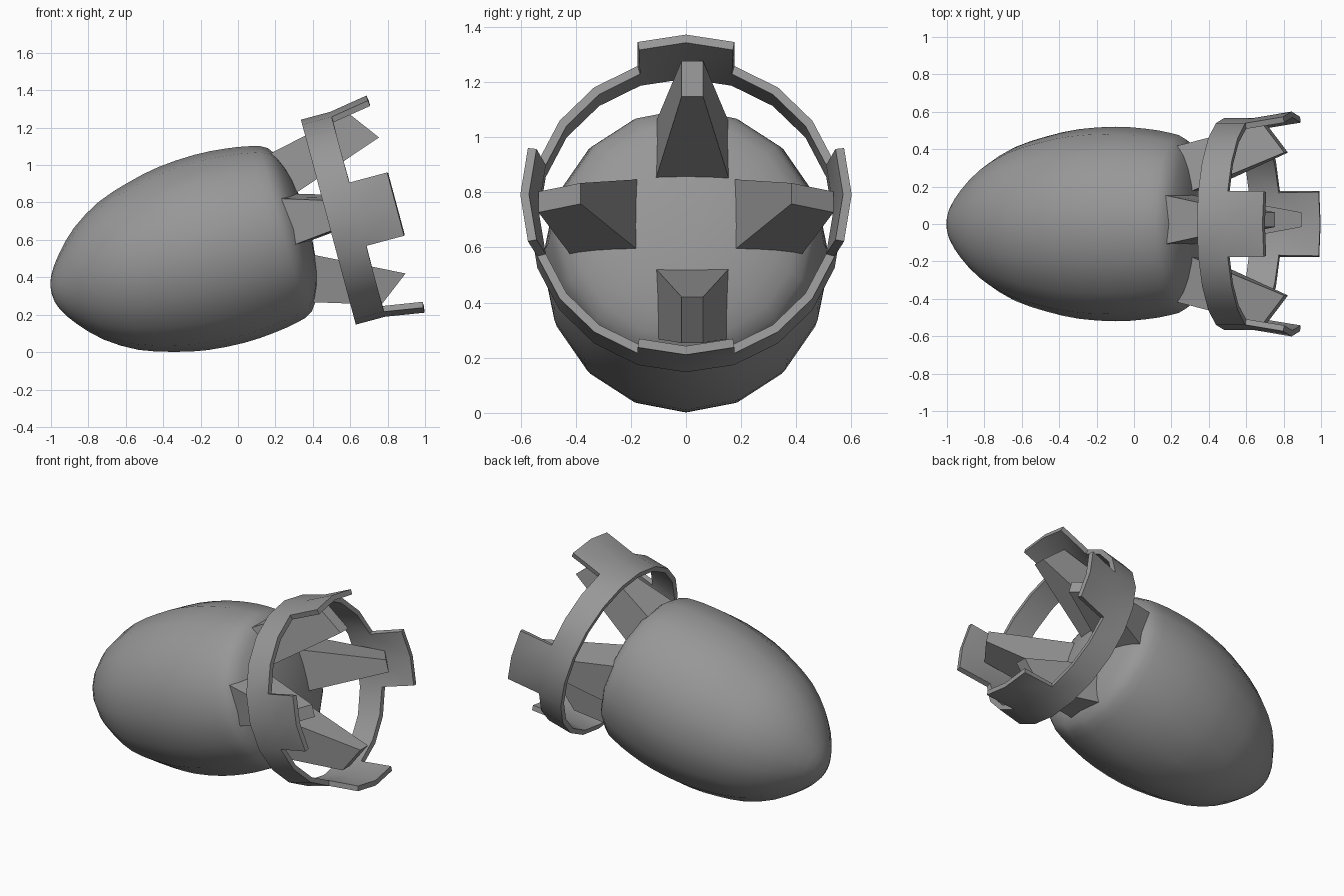
import bpy, bmesh, math
from mathutils import Matrix, Vector

if "Cube" in bpy.data.objects:
    bpy.data.objects.remove(bpy.data.objects["Cube"])

# Everything is modelled along local x, then tilted nose-down by 15 degrees
TILT = Matrix.Translation((0.483, 0, 0.695)) @ Matrix.Rotation(math.radians(-15), 4, 'Y')
DARK = bpy.data.materials.new("dark_grey")
DARK.diffuse_color = (0.31, 0.31, 0.31, 1)
DARK.use_nodes = True
DARK.node_tree.nodes["Principled BSDF"].inputs["Base Color"].default_value = DARK.diffuse_color


def finish(bm, name, recalc=True):
    if recalc:
        bmesh.ops.recalc_face_normals(bm, faces=bm.faces)
    me = bpy.data.meshes.new(name)
    bm.to_mesh(me)
    bm.free()
    me.materials.append(DARK)
    ob = bpy.data.objects.new(name, me)
    bpy.context.collection.objects.link(ob)
    ob.matrix_world = TILT
    return ob


# Egg-shaped body: 16-sided lathe, profile refined with curve midpoints
profile = [(-1.528, 0), (-1.508, .09), (-1.436, .195), (-1.321, .31), (-1.157, .41),
           (-.974, .47), (-.8, .507), (-.6, .52), (-.437, .51), (-.3, .488),
           (-.21, .453), (-.15, .345), (-.117, .195), (-.105, 0)]
P = [Vector(p) for p in profile]
ext = [Vector((P[1].x, -P[1].y))] + P + [Vector((P[-2].x, -P[-2].y))]
fine = []
for a, b, c, d in zip(ext, ext[1:], ext[2:], ext[3:]):
    fine += [b, (9 * (b + c) - a - d) / 16]
fine.append(P[-1])
bm = bmesh.new()
pts = [bm.verts.new((p.x, 0, p.y)) for p in fine]
edges = [bm.edges.new(p) for p in zip(pts, pts[1:])]
bmesh.ops.spin(bm, geom=pts + edges, cent=(0, 0, 0), axis=(1, 0, 0),
               angle=math.tau, steps=16)
bmesh.ops.remove_doubles(bm, verts=bm.verts, dist=1e-4)
bmesh.ops.translate(bm, verts=bm.verts, vec=(0, 0, .013))
for f in bm.faces:
    f.smooth = True
finish(bm, "bomb_body")

# Tail ring: 20-sided band with four flared tabs, thickened inward
N, R = 20, 0.567
bm = bmesh.new()


def ring_point(i, r=R):
    a = math.tau * i / N
    return Vector((0, r * math.sin(a), r * math.cos(a)))


rear = [bm.verts.new(ring_point(i)) for i in range(N)]
front = [bm.verts.new(ring_point(i) + Vector((.163, 0, 0))) for i in range(N)]
for i in range(N):
    j = (i + 1) % N
    bm.faces.new((rear[i], rear[j], front[j], front[i]))
for q in range(0, N, N // 4):
    out = ring_point(q, 0.034)
    end = [bm.verts.new(ring_point(q + k) + out + Vector((.372, 0, 0))) for k in (-1, 0, 1)]
    for k in (-1, 0):
        bm.faces.new((front[(q + k) % N], front[(q + k + 1) % N], end[k + 2], end[k + 1]))
bm.normal_update()
for f in list(bm.faces):
    c = f.calc_center_median()
    if f.normal.dot(Vector((0, c.y, c.z))) < 0:
        f.normal_flip()
ring = finish(bm, "tail_ring", recalc=False)
mod = ring.modifiers.new("thickness", 'SOLIDIFY')
mod.thickness = 0.032
mod.offset = -1
bpy.context.view_layer.objects.active = ring
ring.select_set(True)
bpy.ops.object.modifier_apply(modifier=mod.name)
bpy.ops.object.shade_smooth_by_angle(angle=math.radians(35))


# Tapered tail fins: side profile (along, outward), wide at the body, narrow at the end
def fin(name, angle, outline, base_shift, tip_shift):
    outer_base, outer_tip, inner_tip, inner_base = [Vector(p) for p in outline]
    sink = 0.1
    bo = outer_base + (outer_base - outer_tip) * sink
    bi = inner_base + (inner_base - inner_tip) * sink
    bm = bmesh.new()
    rot = Matrix.Rotation(math.radians(angle), 3, 'X')
    loops = []
    for s in (-1, 1):
        b, t = s * .136, s * .039
        loop = []
        for p, w, sh in ((bo, b, base_shift), (outer_tip, t, tip_shift),
                         (inner_tip, t, tip_shift), (bi, b, base_shift)):
            loop.append(bm.verts.new(rot @ Vector((p.x, w, p.y)) + Vector(sh)))
        bm.faces.new(loop)
        loops.append(loop)
    a, b = loops
    for i in range(4):
        j = (i + 1) % 4
        bm.faces.new((a[i], a[j], b[j], b[i]))
    finish(bm, name)


side = [(-.205, .42), (.225, .535), (.345, .382), (-.105, .187)]
fin("fin_top", 0, [(-.194, .437), (.255, .534), (.379, .367), (-.1, .204)],
    (0, .023, 0), (0, .023, 0))
fin("fin_bottom", 180, [(-.214, .385), (.16, .5), (.328, .372), (-.106, .156)],
    (0, .023, 0), (0, .023, 0))
for name, ang in (("fin_left", 90), ("fin_right", -90)):
    fin(name, ang, side, (0, 0, .062), (0, 0, .012))
